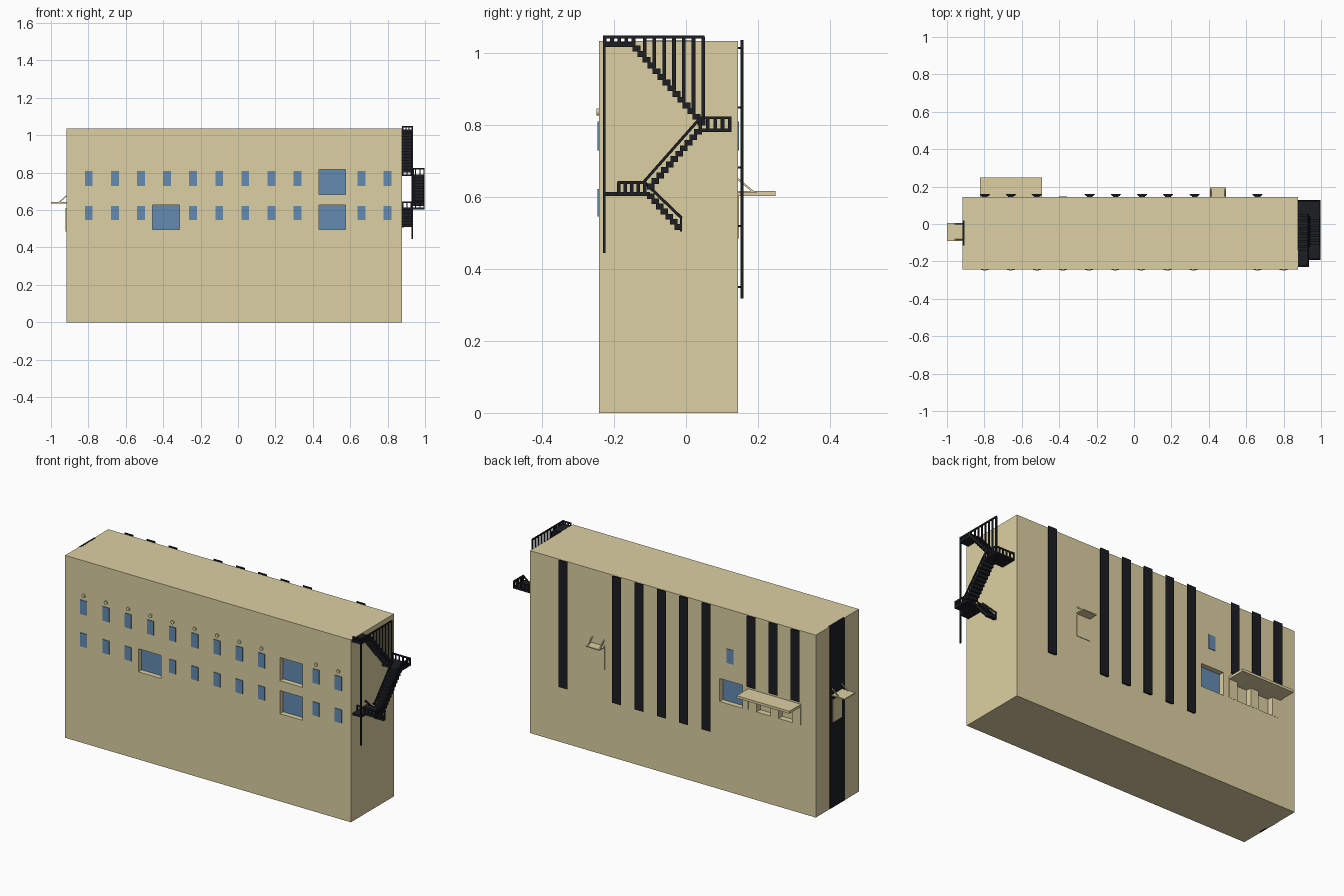
import bpy, bmesh
from mathutils import Vector

if "Cube" in bpy.data.objects:
    bpy.data.objects.remove(bpy.data.objects["Cube"])


def material(name, rgb):
    m = bpy.data.materials.new(name)
    m.diffuse_color = (*rgb, 1)
    m.use_nodes = True
    m.node_tree.nodes["Principled BSDF"].inputs["Base Color"].default_value = m.diffuse_color
    return m


TAN = material("tan_wall", (0.72, 0.63, 0.36))
BLUE = material("blue_glass", (0.13, 0.26, 0.45))
BLACK = material("black_metal", (0.012, 0.013, 0.016))


class Part:
    """Collects solids into one mesh object."""
    def __init__(self, name, mat):
        self.name, self.mat, self.bm = name, mat, bmesh.new()

    def prism(self, base, offset):
        vs = [self.bm.verts.new(p) for p in base]
        face = self.bm.faces.new(vs)
        ext = bmesh.ops.extrude_face_region(self.bm, geom=[face], use_keep_orig=True)
        top = [g for g in ext["geom"] if isinstance(g, bmesh.types.BMVert)]
        bmesh.ops.translate(self.bm, verts=top, vec=Vector(offset))

    def box(self, x0, x1, y0, y1, z0, z1):
        self.prism([(x0, y0, z0), (x1, y0, z0), (x1, y1, z0), (x0, y1, z0)], (0, 0, z1 - z0))

    def beam(self, a, b, w, t=0.006):
        """Square-ish bar from a to b; w is its width across."""
        a, b = Vector(a), Vector(b)
        d = (b - a).normalized()
        side = d.cross(Vector((0, 0, 1))).normalized() * w / 2
        up = side.normalized().cross(d) * t / 2
        self.prism([a - side - up, a + side - up, a + side + up, a - side + up], b - a)

    def done(self):
        bmesh.ops.recalc_face_normals(self.bm, faces=self.bm.faces)
        me = bpy.data.meshes.new(self.name)
        self.bm.to_mesh(me)
        self.bm.free()
        me.materials.append(self.mat)
        ob = bpy.data.objects.new(self.name, me)
        bpy.context.collection.objects.link(ob)
        return ob


X0, X1, Y0, Y1, H = -0.916, 0.878, -0.242, 0.145, 1.035
COLS = [-0.798 + 0.1395 * i for i in range(9)] + [0.66, 0.80]
DEPTH = 0.033
BIG_FRONT = [(0.433, 0.574, 0.684, 0.816), (0.433, 0.574, 0.497, 0.628), (-0.456, -0.313, 0.497, 0.628)]
BIG_BACK = (-0.456, -0.313, 0.497, 0.628)

# building block with recessed openings
body = Part("building_body", TAN)
body.box(X0, X1, Y0, Y1, 0, H)
body = body.done()
cut = Part("opening_cutter", TAN)
for a, b, c, d in BIG_FRONT:
    cut.box(a, b, Y0 - 0.05, Y0 + DEPTH, c, d)
cut.box(BIG_BACK[0], BIG_BACK[1], Y1 - DEPTH, Y1 + 0.05, BIG_BACK[2], BIG_BACK[3])
cut.box(-0.823, -0.492, Y1 - DEPTH, Y1 + 0.05, 0.50, 0.606)
cut = cut.done()
cut.hide_render = True
mod = body.modifiers.new("openings", "BOOLEAN")
mod.object, mod.solver = cut, "EXACT"
bpy.context.view_layer.objects.active = body
bpy.ops.object.modifier_apply(modifier=mod.name)
bpy.data.objects.remove(cut)

# glass panes
big = Part("large_windows", BLUE)
for a, b, c, d in BIG_FRONT:
    big.box(a, b, Y0 + DEPTH - 0.004, Y0 + DEPTH + 0.002, c, d)
big.box(BIG_BACK[0], BIG_BACK[1], Y1 - DEPTH - 0.002, Y1 - DEPTH + 0.004, BIG_BACK[2], BIG_BACK[3])
big.done()
small = Part("small_windows", BLUE)
for i, x in enumerate(COLS):
    small.box(x - 0.021, x + 0.021, Y0 - 0.004, Y0 + 0.01, 0.73, 0.81)
    if i != 3:
        small.box(x - 0.021, x + 0.021, Y0 - 0.004, Y0 + 0.01, 0.547, 0.623)
small.box(-0.401, -0.359, Y1 - 0.01, Y1 + 0.003, 0.73, 0.81)
small.done()

# round vents above the upper windows
for x in COLS:
    bpy.ops.mesh.primitive_cylinder_add(vertices=16, radius=0.010, depth=0.014,
                                        location=(x, Y0, 0.837), rotation=(1.5707963, 0, 0))
    vent = bpy.context.object
    vent.name = "round_vent"
    vent.data.materials.append(TAN)

# dark vertical panels on the back, standing off on brackets
panels = Part("back_panels", BLACK)
for x in [-0.797, -0.658, -0.52, -0.237, -0.097, 0.043, 0.182, 0.324, 0.66]:
    z0 = 0.635 if x < -0.5 else 0.318
    panels.prism([(x - 0.021, 0.151, z0), (x + 0.021, 0.151, z0),
                  (x + 0.028, 0.160, z0), (x - 0.028, 0.160, z0)], (0, 0, 1.037 - z0))
    for z in (1.015, 0.85, 0.683, 0.52, 0.35):
        if z > z0:
            panels.box(x - 0.015, x + 0.015, Y1 - 0.005, 0.152, z - 0.003, z + 0.003)
panels.done()

# back entrance canopy with posts
canopy = Part("entrance_canopy", TAN)
canopy.box(-0.823, -0.492, Y1 - 0.01, 0.249, 0.604, 0.618)
for x in (-0.797, -0.658, -0.52):
    canopy.box(x - 0.025, x + 0.025, Y1 - DEPTH - 0.005, Y1 + 0.001, 0.499, 0.606)
canopy.done()

# back door and its awning
back = Part("back_door", TAN)
back.box(0.407, 0.492, Y1 - 0.01, Y1 + 0.003, 0.485, 0.605)
back.done()
awn = Part("back_awning", TAN)
awn.box(0.406, 0.492, Y1 - 0.005, 0.196, 0.612, 0.618)
for x in (0.412, 0.486):
    awn.beam((x, Y1 - 0.002, 0.652), (x, 0.186, 0.616), 0.005, 0.005)
awn.done()

# left end: dark full-height panel, door and awning
strip = Part("left_panel", BLACK)
strip.box(X0 - 0.0015, X0 + 0.01, -0.115, 0.02, 0, H + 0.0005)
strip.done()
door = Part("left_door", TAN)
door.box(X0 - 0.005, X0 + 0.01, -0.084, -0.002, 0.485, 0.612)
door.done()
awn = Part("left_awning", TAN)
awn.box(-1.0, X0 + 0.005, -0.09, 0.005, 0.636, 0.642)
for y in (-0.084, -0.001):
    awn.beam((X0, y, 0.677), (-0.958, y, 0.640), 0.005, 0.005)
awn.done()

# fire escape on the right end
XA, XB, XC = X1, 0.935, 0.998
esc = Part("fire_escape", BLACK)


def flight(x0, x1, start, end, n):
    """Staircase of n blocks between two (y, z) points."""
    dy, dz = (end[0] - start[0]) / n, (end[1] - start[1]) / n
    for i in range(n):
        ya, yb = sorted((start[0] + dy * (i - 0.3), start[0] + dy * (i + 1.3)))
        z = start[1] + dz * (i + 0.5)
        esc.box(x0, x1, ya, yb, z - 0.008, z + 0.008)


def fence(xs, y0, y1, floor, top, n):
    """Rail with n+1 balusters; floor(t) gives the foot height."""
    for x in xs:
        esc.box(x - 0.003, x + 0.003, y0 - 0.004, y1 + 0.004, top - 0.008, top)
        for i in range(n + 1):
            y = y0 + (y1 - y0) * i / n
            esc.box(x - 0.003, x + 0.003, y - 0.005, y + 0.005, floor(i / n), top - 0.004)


def cross_rail(y, x0, x1, z0, z1, n):
    """Rail running across x."""
    esc.box(x0, x1, y - 0.003, y + 0.003, z1 - 0.008, z1)
    for i in range(n + 1):
        x = x0 + 0.003 + (x1 - x0 - 0.006) * i / n
        esc.box(x - 0.003, x + 0.003, y - 0.003, y + 0.003, z0, z1 - 0.004)


# top platform and upper flight
esc.box(XA, XB, -0.23, -0.14, 1.018, 1.032)
fence([XB - 0.004], -0.226, -0.146, lambda t: 1.02, 1.05, 4)
cross_rail(-0.226, XA, XB, 1.02, 1.05, 3)
flight(XA, XB, (-0.145, 1.022), (0.05, 0.80), 14)
fence([XB - 0.004], -0.115, 0.048, lambda t: 0.99 - 0.185 * t, 1.05, 6)
esc.box(XB - 0.007, XB - 0.001, -0.15, -0.11, 1.042, 1.05)

# middle landing
esc.box(XA, XC, 0.035, 0.127, 0.782, 0.791)
fence([XC - 0.004], 0.04, 0.122, lambda t: 0.785, 0.825, 4)
cross_rail(0.123, XA, XC, 0.785, 0.825, 5)

# middle flight
flight(XB, XC, (0.04, 0.79), (-0.105, 0.622), 11)
for x in (XB + 0.003, XC - 0.004):
    esc.beam((x, 0.04, 0.821), (x, -0.117, 0.643), 0.006, 0.008)

# lower landing
esc.box(XA, XB, -0.228, -0.10, 0.603, 0.615)
esc.box(XB, XC, -0.192, -0.10, 0.603, 0.615)
fence([XC - 0.004], -0.187, -0.115, lambda t: 0.61, 0.645, 4)
cross_rail(-0.188, XA, XC, 0.61, 0.645, 5)

# lower flight
flight(XA, XB, (-0.105, 0.61), (-0.015, 0.51), 7)
for x in (XA + 0.004, XB - 0.004):
    esc.beam((x, -0.117, 0.643), (x, -0.012, 0.542), 0.006, 0.008)
    esc.box(x - 0.003, x + 0.003, -0.017, -0.011, 0.505, 0.545)

# corner post
esc.box(XB - 0.007, XB, -0.231, -0.224, 0.445, 1.05)
esc.done()
